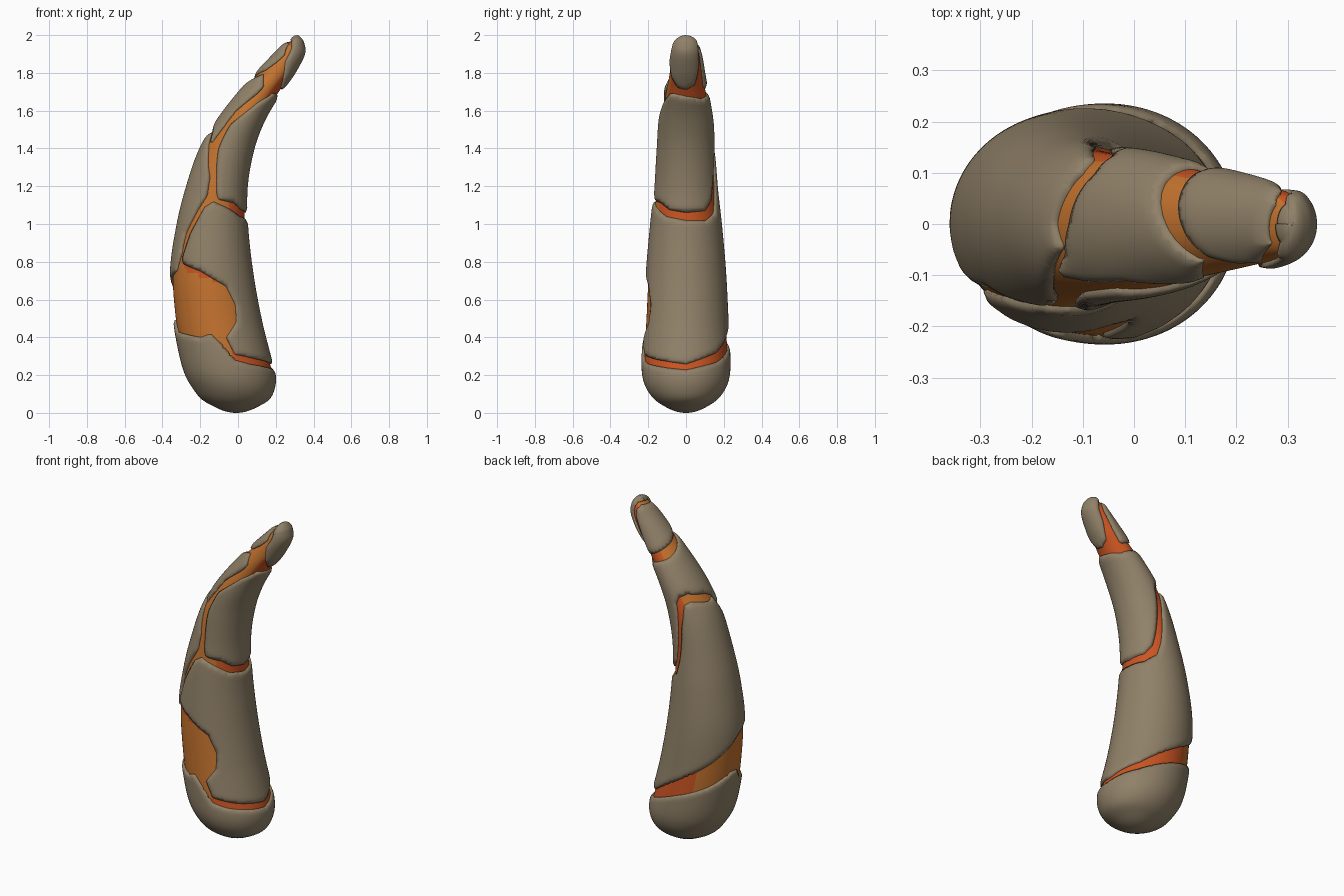
import bpy, bmesh, math
from mathutils import Vector

if "Cube" in bpy.data.objects:
    bpy.data.objects.remove(bpy.data.objects["Cube"])

# Horn silhouette: height, left x, right x, half depth
PROFILE = [
    (0, -.01, -.01, 0), (.03, -.12, .10, .105), (.07, -.19, .165, .165), (.13, -.24, .195, .21),
    (.2, -.28, .2, .232), (.3, -.31, .175, .235), (.5, -.345, .125, .225), (.75, -.36, .08, .212),
    (1, -.325, .053, .19), (1.2, -.275, .052, .168), (1.4, -.205, .088, .155),
    (1.55, -.115, .145, .145), (1.7, 0, .235, .12), (1.8, .09, .305, .102),
    (1.9, .185, .355, .085), (1.96, .245, .35, .068), (1.985, .275, .335, .045), (2, .31, .31, 0)]
ROWS, STEP = 180, 3.0


def to_u(z):
    return math.acos(max(-1, min(1, 1 - z))) / math.pi


def to_z(u):
    return 1 - math.cos(math.pi * u)


KEYS = [to_u(p[0]) for p in PROFILE]


def section(z):
    """Smoothly interpolated left, right and half depth at a height."""
    u = to_u(z)
    i = 0
    while i < len(KEYS) - 2 and u > KEYS[i + 1]:
        i += 1
    h = KEYS[i + 1] - KEYS[i]
    t = (u - KEYS[i]) / h

    def slope(k, c):
        a, b = max(k - 1, 0), min(k + 1, len(KEYS) - 1)
        return (PROFILE[b][c] - PROFILE[a][c]) / (KEYS[b] - KEYS[a])
    out = []
    for c in (1, 2, 3):
        p, q = PROFILE[i][c], PROFILE[i + 1][c]
        out.append((2*t**3 - 3*t*t + 1) * p + (t**3 - 2*t*t + t) * h * slope(i, c)
                   + (3*t*t - 2*t**3) * q + (t**3 - t*t) * h * slope(i + 1, c))
    return out


def surface(deg, z):
    """Angle 0 is +x, 90 is the back, 180 is -x, -90 or 270 is the front."""
    z = max(0, min(2, z))
    l, r, d = section(z)
    a = math.radians(deg)
    return Vector(((l + r) / 2 + (r - l) / 2 * math.cos(a), d * math.sin(a), z))


def nearest(x, z, poly, s):
    """Signed distance to an outline (positive inside) and its closest point."""
    best, point, inside = 1e9, None, False
    for (ax, az), (bx, bz) in zip(poly, poly[1:] + poly[:1]):
        if (az > z) != (bz > z) and x < (bx - ax) * (z - az) / (bz - az) + ax:
            inside = not inside
        ex, ez = (bx - ax) * s, bz - az
        t = ((x - ax) * s * ex + (z - az) * ez) / (ex * ex + ez * ez + 1e-12)
        t = max(0, min(1, t))
        dist = math.hypot((x - ax) * s - t * ex, z - az - t * ez)
        if dist < best:
            best, point = dist, (ax + (bx - ax) * t, az + (bz - az) * t)
    return (best if inside else -best), point


def material(name, rgb):
    m = bpy.data.materials.new(name)
    m.diffuse_color = (*rgb, 1)
    m.use_nodes = True
    m.node_tree.nodes["Principled BSDF"].inputs["Base Color"].default_value = m.diffuse_color
    return m


STONE = material("brown_stone", (.28, .22, .14))
ORANGE = material("orange_core", (.55, .17, .028))
RED = material("red_orange_core", (.6, .09, .016))


def finish(bm, name, mats):
    me = bpy.data.meshes.new(name)
    bm.to_mesh(me)
    bm.free()
    for m in mats:
        me.materials.append(m)
    ob = bpy.data.objects.new(name, me)
    bpy.context.collection.objects.link(ob)
    bpy.ops.object.select_all(action='DESELECT')
    ob.select_set(True)
    bpy.context.view_layer.objects.active = ob
    bpy.ops.object.shade_smooth_by_angle(angle=math.radians(40))
    return ob


def plate(name, poly, lo=None, hi=None):
    """Cut a patch of the horn surface along an (angle, height) outline."""
    lo = min(p[0] for p in poly) - STEP if lo is None else lo
    hi = max(p[0] for p in poly) + STEP if hi is None else hi
    n = round((hi - lo) / STEP)
    zmin, zmax = min(p[1] for p in poly) - .03, max(p[1] for p in poly) + .03
    rows = [j for j in range(ROWS + 1) if zmin <= to_z(j / ROWS) <= zmax]
    bm = bmesh.new()
    grid, depth = {}, {}
    for j in rows:
        z = to_z(j / ROWS)
        l, r, d = section(z)
        s = math.radians(1) * max((r - l) / 2, d, .01)
        limit = .6 * max(STEP * s, math.pi / ROWS * math.sin(math.pi * j / ROWS))
        for i in range(n + 1):
            x = lo + (hi - lo) * i / n
            sd, near = nearest(x, z, poly, s)
            if sd < -limit:
                continue
            snap = abs(sd) < limit
            v = bm.verts.new(surface(*(near if snap else (x, z))))
            grid[i, j] = v
            depth[v] = 0 if snap else sd
    for (i, j) in list(grid):
        q = [grid.get(k) for k in ((i, j), (i + 1, j), (i + 1, j + 1), (i, j + 1))]
        if all(q) and any(depth[v] > 0 for v in q):
            bm.faces.new(q)
    bm.normal_update()
    # Round the rim of the plate down towards the core
    for v, dist in depth.items():
        v.co -= v.normal * .009 * max(0, 1 - dist / .028) ** 2
    bmesh.ops.delete(bm, geom=[v for v in bm.verts if not v.link_faces], context='VERTS')
    bmesh.ops.remove_doubles(bm, verts=bm.verts, dist=.0008)
    bmesh.ops.dissolve_degenerate(bm, edges=bm.edges, dist=.0003)
    ob = finish(bm, name, [STONE])
    mod = ob.modifiers.new("thickness", 'SOLIDIFY')
    mod.thickness, mod.offset = .025, -1


# Glowing core inside the plates
bm = bmesh.new()
N = 72
rings = [[bm.verts.new(surface(360 * i / N, to_z(j / 120))) for i in range(N)] for j in range(121)]
for a, b in zip(rings, rings[1:]):
    for i in range(N):
        k = (i + 1) % N
        f = bm.faces.new((a[i], a[k], b[k], b[i]))
        deg, z = (i + .5) * 360 / N, f.calc_center_median().z
        rim = 225 < deg < 285 and .73 + (250 - deg) * .0012 < z < .85
        f.material_index = 0 if 115 < deg < 300 and not rim and not (deg > 278 and z < .36) else 1
bmesh.ops.remove_doubles(bm, verts=bm.verts, dist=.0005)
bm.normal_update()
for v, nrm in [(v, v.normal.copy()) for v in bm.verts]:
    v.co -= nrm * .016
finish(bm, "glowing_core", [ORANGE, RED])

# Base cup
rim = [(0, .23), (45, .27), (90, .35), (135, .42), (170, .49), (183, .49), (195, .43), (243, .40),
       (258, .42), (270, .36), (282, .28), (300, .26), (335, .24)]
wrapped = [(a + 360 * k, z) for k in (-1, 0, 1) for a, z in rim]
plate("base_cup", wrapped + [(695, -1), (-360, -1)], 0, 360)

# Large lower plate, spiralling from the front round the back
plate("lower_plate", [
    (-136, .79), (-106, .75), (-71, .67), (-61, .57), (-65, .48), (-83, .40), (-77, .31), (-45, .285),
    (0, .26), (45, .32), (90, .45), (135, .57), (180, .71), (209, .75),
    (218, .84), (222, .95), (242, 1.08), (255, 1.15), (252, 1.25), (229, 1.38), (200, 1.49),
    (180, 1.48), (135, 1.50), (115, 1.48), (104, 1.43), (90, 1.35), (70, 1.15), (58, 1.06),
    (35, 1.02), (0, 1.02), (-35, 1.04), (-60, 1.08), (-92, 1.12), (-107, 1.09), (-128, .95), (-139, .82)])

# Upper plate, the same spiral further up
plate("upper_plate", [
    (-83, 1.13), (-50, 1.11), (-30, 1.075), (0, 1.06), (35, 1.07), (52, 1.12), (62, 1.2), (82, 1.38),
    (95, 1.48), (110, 1.52), (135, 1.54), (180, 1.52), (205, 1.49), (224, 1.42), (233, 1.5),
    (239, 1.6), (268, 1.70), (268, 1.73), (232, 1.80), (180, 1.76), (135, 1.72), (90, 1.69),
    (45, 1.66), (0, 1.67), (-45, 1.69), (-74, 1.645), (-111, 1.53), (-109, 1.4), (-95, 1.25), (-88, 1.16)])

# Small plate behind the tip
plate("tip_back_plate", [
    (60, 1.71), (90, 1.73), (135, 1.765), (180, 1.795), (225, 1.82), (246, 1.86), (254, 1.9), (222, 1.965),
    (180, 1.97), (135, 1.972), (95, 1.95), (80, 1.9), (68, 1.8)])

# Claw-like tip cap
plate("tip_cap", [
    (0, 1.705), (25, 1.73), (48, 1.82), (60, 1.9), (75, 1.955), (110, 1.984), (260, 1.985), (260, 2.1),
    (-260, 2.1), (-260, 1.985), (-130, 1.98), (-95, 1.94), (-85, 1.86), (-50, 1.77), (-22, 1.715)], -180, 180)
